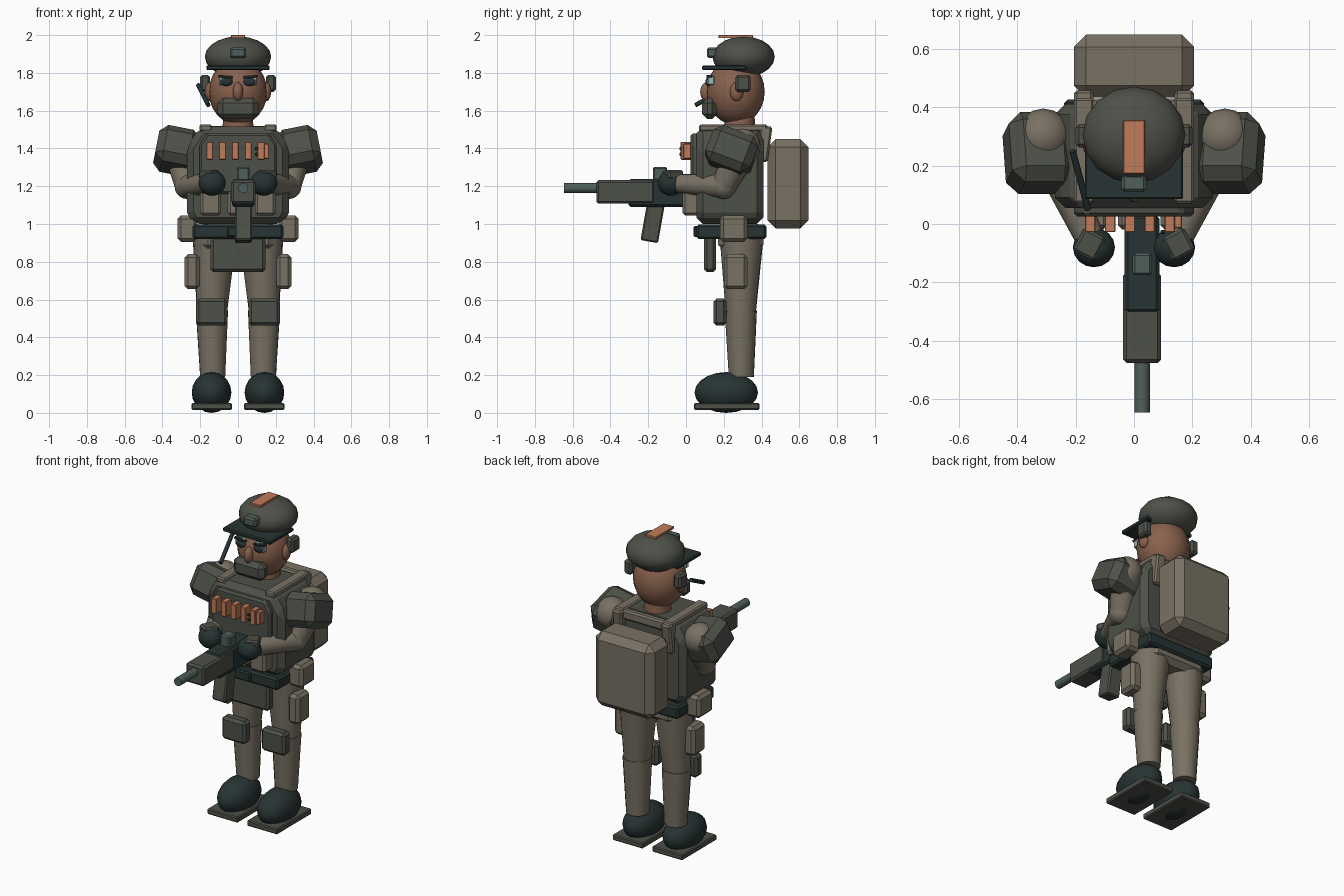
import bpy, bmesh
from math import radians
from mathutils import Vector, Matrix, Euler

if "Cube" in bpy.data.objects:
    bpy.data.objects.remove(bpy.data.objects["Cube"])


def material(name, rgb):
    m = bpy.data.materials.new(name)
    m.diffuse_color = (*rgb, 1)
    m.use_nodes = True
    m.node_tree.nodes["Principled BSDF"].inputs["Base Color"].default_value = m.diffuse_color
    return m


OLIVE = material("olive", (0.075, 0.08, 0.065))
TAN = material("tan", (0.19, 0.165, 0.125))
DARK = material("dark", (0.02, 0.034, 0.033))
SKIN = material("skin", (0.25, 0.12, 0.075))
ORANGE = material("orange", (0.53, 0.2, 0.1))
STEEL = material("steel", (0.08, 0.115, 0.1))
GLASS = material("glass", (0.33, 0.48, 0.46))


def finish(bm, name, mat, bevel=0.0, smooth=False):
    bmesh.ops.recalc_face_normals(bm, faces=bm.faces)
    me = bpy.data.meshes.new(name)
    bm.to_mesh(me)
    bm.free()
    ob = bpy.data.objects.new(name, me)
    bpy.context.collection.objects.link(ob)
    me.materials.append(mat)
    if bevel:
        mod = ob.modifiers.new("bevel", 'BEVEL')
        mod.width, mod.segments = bevel, 1
    if smooth:
        bpy.context.view_layer.objects.active = ob
        bpy.ops.object.select_all(action='DESELECT')
        ob.select_set(True)
        bpy.ops.object.shade_smooth_by_angle(angle=radians(40))
    return ob


def block(name, lo, hi, mat, bevel=0.01, rot=(0, 0, 0)):
    """Bevelled box between two corners, turned about its centre (degrees)."""
    lo, hi = Vector(lo), Vector(hi)
    bm = bmesh.new()
    m = (Matrix.Translation((lo + hi) / 2)
         @ Euler([radians(a) for a in rot]).to_matrix().to_4x4()
         @ Matrix.Diagonal((*(hi - lo), 1)))
    bmesh.ops.create_cube(bm, size=1, matrix=m)
    return finish(bm, name, mat, bevel)


def pair(name, lo, hi, mat, bevel=0.01, rot=(0, 0, 0)):
    """Box on the +x side and its mirror image."""
    block(name + "_left", lo, hi, mat, bevel, rot)
    block(name + "_right", (-hi[0], lo[1], lo[2]), (-lo[0], hi[1], hi[2]), mat, bevel,
          (rot[0], -rot[1], -rot[2]))


def ball(name, c, r, mat, seg=16, rings=10):
    bm = bmesh.new()
    bmesh.ops.create_uvsphere(bm, u_segments=seg, v_segments=rings, radius=1,
                              matrix=Matrix.Translation(c) @ Matrix.Diagonal((*r, 1)))
    return finish(bm, name, mat, smooth=True)


def rod(name, a, b, r1, r2, mat, seg=16):
    a, b = Vector(a), Vector(b)
    d = b - a
    bm = bmesh.new()
    m = Matrix.Translation((a + b) / 2) @ d.to_track_quat('Z', 'Y').to_matrix().to_4x4()
    bmesh.ops.create_cone(bm, cap_ends=True, segments=seg, radius1=r1, radius2=r2,
                          depth=d.length, matrix=m)
    return finish(bm, name, mat, smooth=True)


def prism(name, half, y0, y1, mat, bevel):
    """Symmetric (half width, z) outline extruded from y0 to y1."""
    pts = half + [(-x, z) for x, z in reversed(half)]
    bm = bmesh.new()
    f = bm.faces.new([bm.verts.new((x, y0, z)) for x, z in pts])
    ext = bmesh.ops.extrude_face_region(bm, geom=[f])["geom"]
    bmesh.ops.translate(bm, vec=(0, y1 - y0, 0),
                        verts=[v for v in ext if isinstance(v, bmesh.types.BMVert)])
    return finish(bm, name, mat, bevel)


# head and face
ball("head", (0, 0.262, 1.70), (0.155, 0.155, 0.175), SKIN, 20, 12)
rod("neck", (0, 0.285, 1.46), (0, 0.285, 1.62), 0.085, 0.075, SKIN)
ball("nose", (0, 0.11, 1.70), (0.027, 0.035, 0.05), SKIN)
block("face_guard", (-0.108, 0.085, 1.555), (0.108, 0.165, 1.668), OLIVE, 0.028)
pair("goggle_lens", (0.03, 0.115, 1.735), (0.1, 0.15, 1.785), GLASS, 0.005)
pair("brow", (0.028, 0.108, 1.772), (0.105, 0.14, 1.786), DARK, 0.003, (0, -6, 0))
for s, side in ((1, "left"), (-1, "right")):
    ball("eye_" + side, (s * 0.062, 0.118, 1.752), (0.033, 0.016, 0.022), DARK)
    ball("ear_" + side, (s * 0.15, 0.268, 1.70), (0.025, 0.036, 0.05), SKIN)
pair("ear_cup", (0.148, 0.262, 1.70), (0.2, 0.342, 1.79), OLIVE, 0.012)
rod("microphone_boom", (-0.21, 0.25, 1.735), (-0.157, 0.05, 1.63), 0.012, 0.012, DARK, 10)

# cap
ball("cap_crown", (0, 0.305, 1.885), (0.176, 0.165, 0.108), OLIVE, 16, 10)
block("cap_brim", (-0.168, 0.085, 1.815), (0.168, 0.32, 1.84), DARK, 0.006)
block("cap_stripe", (-0.037, 0.172, 1.984), (0.037, 0.355, 2.0), ORANGE, 0.002)
block("cap_lamp", (-0.043, 0.11, 1.88), (0.043, 0.17, 1.935), STEEL, 0.01)

# torso
prism("vest", [(0.24, 1.0), (0.27, 1.06), (0.27, 1.41), (0.2, 1.515)], 0.055, 0.41, OLIVE, 0.035)
prism("chest_plate", [(0.19, 1.16), (0.205, 1.2), (0.205, 1.42), (0.165, 1.48)],
      0.025, 0.09, OLIVE, 0.012)
pair("shoulder_strap", (0.138, 0.07, 1.49), (0.205, 0.43, 1.526), TAN, 0.008)
pair("rear_strap", (0.138, 0.38, 1.33), (0.205, 0.445, 1.52), TAN, 0.01, (-8, 0, 0))
block("strap_yoke", (-0.2, 0.385, 1.46), (0.2, 0.43, 1.52), TAN, 0.01)
block("belt", (-0.24, 0.055, 0.92), (0.24, 0.425, 0.998), DARK, 0.012)
block("belt_buckle", (-0.055, 0.04, 0.93), (0.055, 0.09, 0.99), DARK, 0.008)
block("pelvis", (-0.19, 0.17, 0.86), (0.19, 0.41, 1.0), TAN, 0.03)
block("groin_plate", (-0.145, 0.095, 0.745), (0.145, 0.16, 0.945), OLIVE, 0.016)
block("backpack", (-0.206, 0.432, 0.977), (0.206, 0.648, 1.45), TAN, 0.042)

# chest gear
for i in range(5):
    x = -0.15 + i * 0.068
    block(f"shell_{i + 1}", (x - 0.018, -0.028, 1.34), (x + 0.018, 0.035, 1.435), ORANGE, 0.003)
block("chest_radio", (0.137, -0.015, 1.345), (0.165, 0.035, 1.425), ORANGE, 0.004)
for z in (1.36, 1.39):
    block("radio_knob", (0.09, -0.034, z), (0.106, -0.02, z + 0.018), DARK, 0.003)
for i, x in enumerate((-0.145, 0, 0.145)):
    block(f"front_pouch_{i + 1}", (x - 0.055, -0.018, 1.045), (x + 0.055, 0.08, 1.175), TAN, 0.014)
pair("hip_pouch", (0.215, 0.18, 0.905), (0.32, 0.325, 1.045), TAN, 0.018)
pair("thigh_pouch", (0.205, 0.2, 0.655), (0.282, 0.325, 0.84), TAN, 0.018)
pair("knee_pad", (0.055, 0.145, 0.462), (0.222, 0.215, 0.605), OLIVE, 0.016)
pair("boot_sole", (0.032, 0.042, 0.016), (0.246, 0.388, 0.052), OLIVE, 0.006)

# limbs
for s, side in ((1, "left"), (-1, "right")):
    rod("thigh_" + side, (s * 0.122, 0.295, 0.99), (s * 0.138, 0.29, 0.53), 0.122, 0.08, TAN)
    ball("knee_" + side, (s * 0.138, 0.285, 0.525), (0.08, 0.08, 0.07), TAN)
    rod("shin_" + side, (s * 0.138, 0.29, 0.54), (s * 0.134, 0.293, 0.19), 0.086, 0.067, TAN)
    ball("boot_" + side, (s * 0.14, 0.213, 0.108), (0.105, 0.168, 0.108), DARK)
    shoulder, elbow, wrist = (s * 0.31, 0.3, 1.4), (s * 0.268, 0.2, 1.2), (s * 0.15, -0.05, 1.215)
    ball("shoulder_" + side, (s * 0.31, 0.30, 1.41), (0.095, 0.095, 0.095), TAN)
    rod("upper_arm_" + side, shoulder, elbow, 0.088, 0.066, TAN)
    ball("elbow_" + side, elbow, (0.068, 0.068, 0.068), TAN)
    rod("forearm_" + side, elbow, wrist, 0.066, 0.05, TAN)
    ball("glove_" + side, (s * 0.137, -0.08, 1.217), (0.072, 0.068, 0.068), DARK)
pair("shoulder_pad", (0.215, 0.115, 1.285), (0.435, 0.37, 1.49), OLIVE, 0.042, (-21, -11, 0))
pair("glove_plate", (0.11, -0.115, 1.235), (0.195, -0.025, 1.285), OLIVE, 0.01, (0, 0, 28))

# rifle
GX = 0.028
block("rifle_receiver", (GX - 0.06, -0.305, 1.09), (GX + 0.06, 0.03, 1.238), DARK, 0.012)
block("rifle_handguard", (GX - 0.065, -0.475, 1.108), (GX + 0.065, -0.165, 1.232), OLIVE, 0.012)
rod("rifle_barrel", (GX, -0.645, 1.19), (GX, -0.46, 1.19), 0.026, 0.026, STEEL)
block("rifle_magazine", (GX - 0.045, -0.222, 0.905), (GX + 0.045, -0.128, 1.13), OLIVE, 0.008,
      (-10, 0, 0))
block("rifle_sight", (GX - 0.033, -0.175, 1.225), (GX + 0.033, -0.1, 1.303), STEEL, 0.008)
